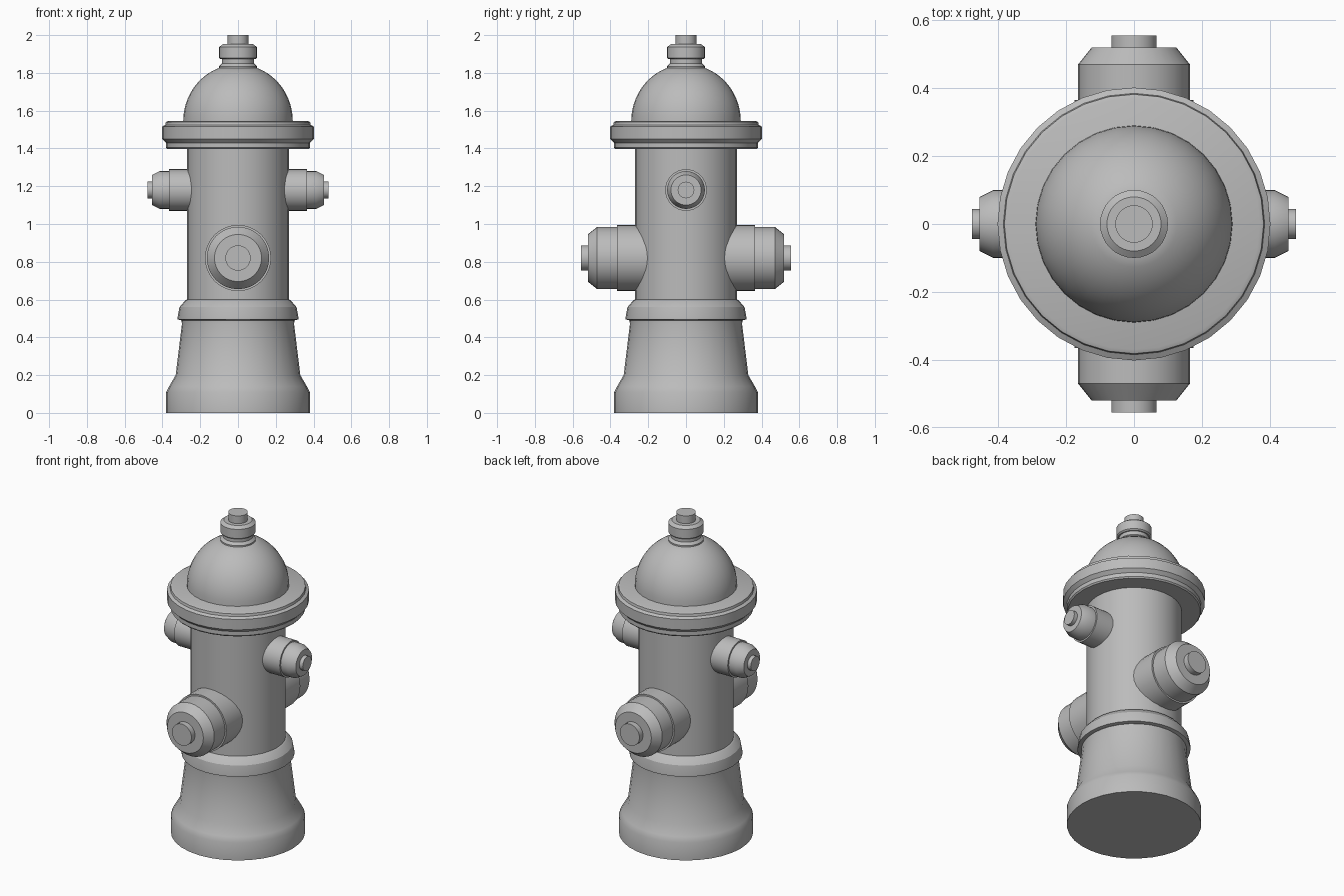
import bpy, bmesh, math
from mathutils import Matrix, Vector

if "Cube" in bpy.data.objects:
    bpy.data.objects.remove(bpy.data.objects["Cube"], do_unlink=True)

grey = bpy.data.materials.new("plain grey")
grey.use_nodes = True
colour = (0.5, 0.5, 0.5, 1)
grey.diffuse_color = colour
grey.node_tree.nodes["Principled BSDF"].inputs["Base Color"].default_value = colour


def lathe(name, profile, segments=32, axis=(0, 0, 1), origin=(0, 0, 0)):
    """Spin (radius, height) points about an axis and close both ends."""
    bm = bmesh.new()
    rings = []
    for r, h in profile:
        ring = []
        for i in range(segments):
            a = math.tau * i / segments
            ring.append(bm.verts.new((r * math.cos(a), r * math.sin(a), h)))
        rings.append(ring)
    for low, high in zip(rings, rings[1:]):
        for i in range(segments):
            j = (i + 1) % segments
            bm.faces.new((low[i], low[j], high[j], high[i]))
    bm.faces.new(rings[0][::-1])
    bm.faces.new(rings[-1])
    turn = Vector((0, 0, 1)).rotation_difference(Vector(axis)).to_matrix().to_4x4()
    bm.transform(Matrix.Translation(origin) @ turn)
    mesh = bpy.data.meshes.new(name)
    bm.to_mesh(mesh)
    bm.free()
    mesh.materials.append(grey)
    obj = bpy.data.objects.new(name, mesh)
    bpy.context.collection.objects.link(obj)
    bpy.ops.object.select_all(action="DESELECT")
    obj.select_set(True)
    bpy.context.view_layer.objects.active = obj
    bpy.ops.object.shade_smooth_by_angle(angle=math.radians(30))
    return obj


# Flared foot, collar band and barrel
lathe("foot", [(.38, 0), (.38, .11), (.365, .14), (.33, .2), (.297, .47), (.3, .5)])
lathe("collar_band", [(.3, .49), (.32, .495), (.32, .505), (.31, .56), (.28, .595), (.27, .6)])
lathe("barrel", [(.27, .55), (.27, 1.42)])

# Bonnet: stepped flange and dome
lathe("bonnet_flange", [(.375, 1.397), (.382, 1.405), (.382, 1.43), (.402, 1.45),
                        (.402, 1.515), (.385, 1.525), (.382, 1.54), (.37, 1.545)])
dome = []
for step in range(13):
    a = math.radians(70) * step / 12
    dome.append((.29 * math.cos(a), 1.545 + .3 * math.sin(a)))
lathe("dome", dome)

# Operating nut on top
lathe("nut_neck", [(.1, 1.82), (.1, 1.835), (.085, 1.85), (.085, 1.88)])
lathe("nut", [(.092, 1.873), (.1, 1.88), (.1, 1.937), (.08, 1.952)])
lathe("nut_stem", [(.055, 1.94), (.055, 2)])

# Outlets: large pair front and back, small pair on the sides
large = ([(.175, .1), (.175, .365)],
         [(.165, .36), (.165, .47), (.125, .52)],
         [(.067, .5), (.067, .555)])
small = ([(.11, .1), (.11, .365)],
         [(.1, .36), (.1, .415), (.08, .455)],
         [(.044, .44), (.044, .478)])
for side, axis, z, parts in (("front", (0, -1, 0), .82, large), ("back", (0, 1, 0), .82, large),
                             ("left", (1, 0, 0), 1.18, small), ("right", (-1, 0, 0), 1.18, small)):
    for part, profile in zip(("outlet", "cap", "cap_nut"), parts):
        lathe(f"{side}_{part}", profile, axis=axis, origin=(0, 0, z))
